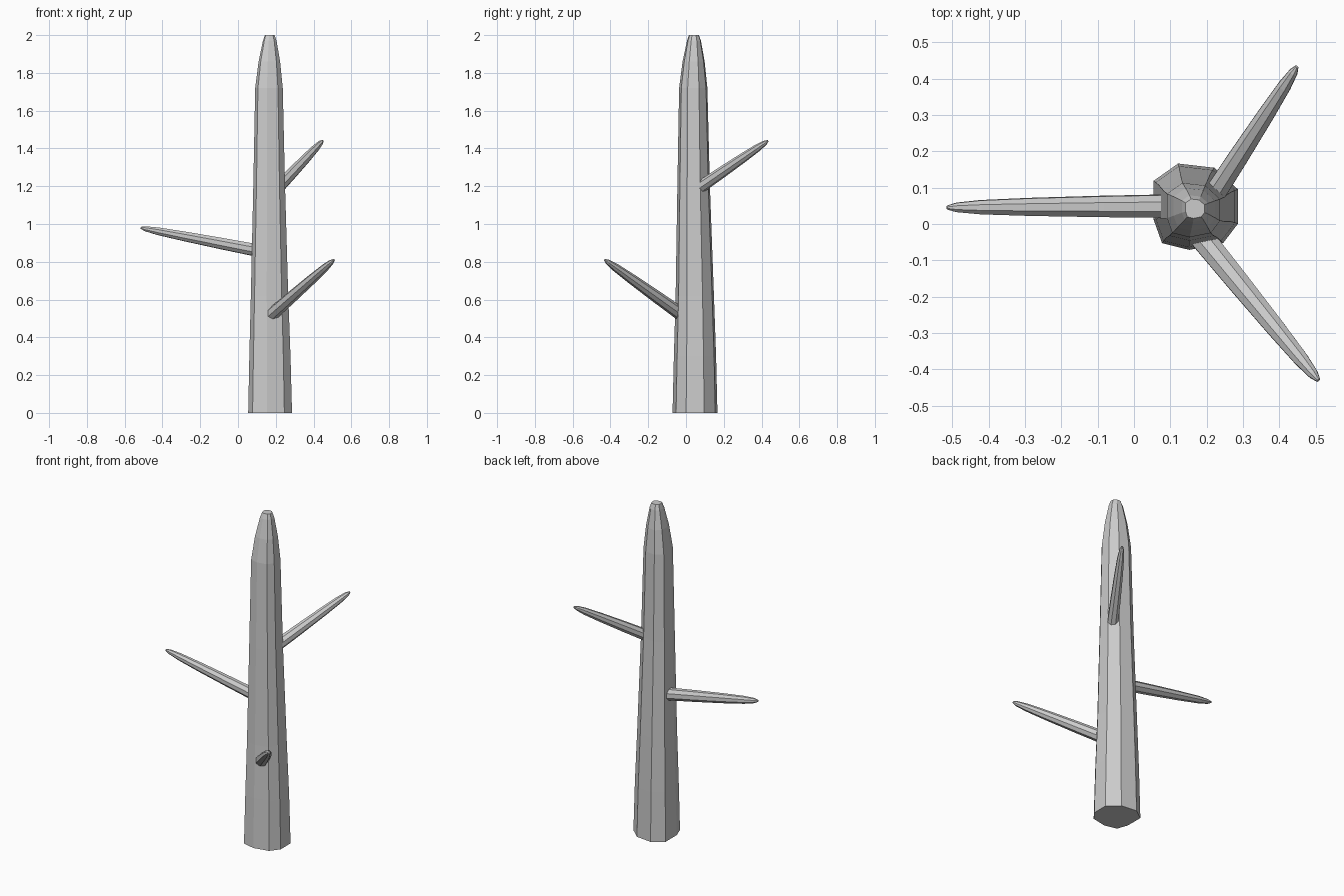
import bpy, bmesh, math, random
from mathutils import Vector

if "Cube" in bpy.data.objects:
    bpy.data.objects.remove(bpy.data.objects["Cube"])

random.seed(4)


def loft(name, rings):
    """Join rings of points into a closed, flat-faced skin."""
    bm = bmesh.new()
    loops = [[bm.verts.new(p) for p in ring] for ring in rings]
    n = len(loops[0])
    for a, b in zip(loops, loops[1:]):
        for i in range(n):
            j = (i + 1) % n
            bm.faces.new((a[i], a[j], b[j], b[i]))
    bm.faces.new(loops[0][::-1])
    bm.faces.new(loops[-1])
    bmesh.ops.recalc_face_normals(bm, faces=bm.faces)
    mesh = bpy.data.meshes.new(name)
    bm.to_mesh(mesh)
    bm.free()
    obj = bpy.data.objects.new(name, mesh)
    bpy.context.collection.objects.link(obj)
    return obj


# Trunk: uneven nine-sided outline, scaled up the height
outline = [(1.0, 0.42), (0.44, 0.93), (-0.42, 1.03), (-1.0, 0.62), (-1.0, -0.3),
           (-0.8, -0.86), (-0.15, -1.02), (0.65, -0.86), (1.0, -0.4)]
trunk_rings = [  # height, centre x, centre y, radius
    (0.0, 0.17, 0.047, 0.116), (0.3, 0.169, 0.047, 0.109), (0.62, 0.167, 0.046, 0.099),
    (1.2, 0.165, 0.040, 0.084), (1.72, 0.164, 0.038, 0.073), (1.86, 0.166, 0.040, 0.057),
    (1.97, 0.168, 0.042, 0.036), (2.0, 0.168, 0.042, 0.026)]
loft("trunk", [[(cx + r * x, cy + r * y, z) for x, y in outline]
               for z, cx, cy, r in trunk_rings])

# Branches: tapering eight-sided limbs with rounded tips
taper = [(0.0, 1.0), (0.35, 0.9), (0.65, 0.76), (0.86, 0.6), (0.96, 0.4), (1.0, 0.16)]


def branch(name, start, end, radius, sides=8):
    start, end = Vector(start), Vector(end)
    axis = (end - start).normalized()
    start = start - axis * 0.06  # root sits inside the trunk
    side = axis.cross(Vector((0, 0, 1))).normalized()
    up = side.cross(axis)
    wobble = [random.uniform(0.93, 1.05) for _ in range(sides)]
    rings = []
    for t, s in taper:
        c = start.lerp(end, t)
        rings.append([c + radius * s * wobble[i] *
                      (side * math.cos(math.tau * (i + 0.5) / sides) +
                       up * math.sin(math.tau * (i + 0.5) / sides))
                      for i in range(sides)])
    return loft(name, rings)


branch("left_branch", (0.08, 0.048, 0.865), (-0.515, 0.045, 0.98), 0.036)
branch("front_branch", (0.195, -0.045, 0.535), (0.508, -0.43, 0.81), 0.037)
branch("back_branch", (0.225, 0.09, 1.205), (0.448, 0.433, 1.44), 0.033)
